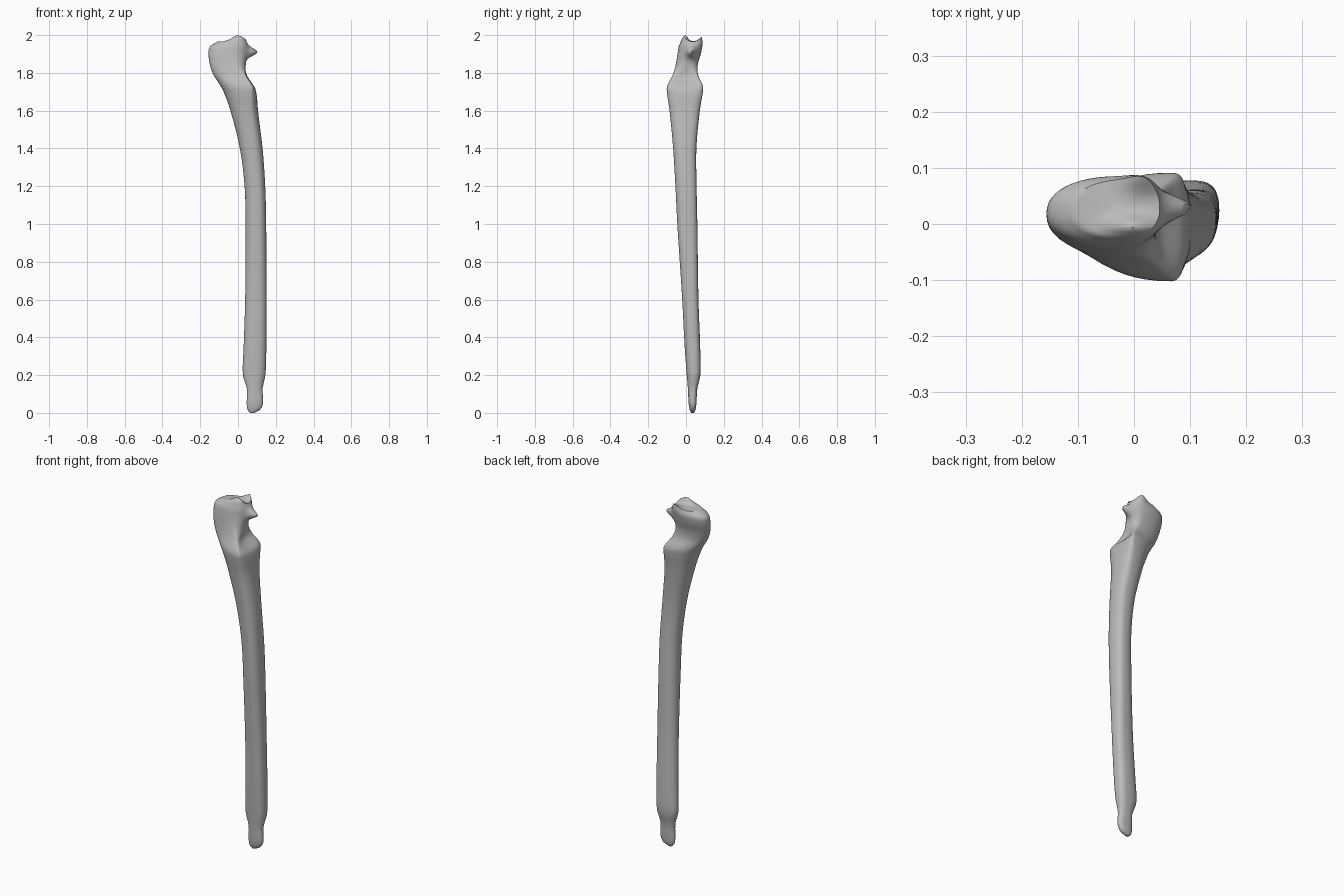
import bpy, bmesh, math
from mathutils import Vector

cube = bpy.data.objects.get("Cube")
if cube:
    bpy.data.objects.remove(cube, do_unlink=True)

bone_grey = bpy.data.materials.new("bone_grey")
bone_grey.use_nodes = True
colour = (0.5, 0.5, 0.5, 1)
bone_grey.diffuse_color = colour
bone_grey.node_tree.nodes["Principled BSDF"].inputs["Base Color"].default_value = colour

# Cross-section stations: height, left, right, front, back, widest point along x
stations = [
    (0, .065, .085, .028, .042, .5),
    (.015, .051, .115, .02, .05, .5),
    (.05, .046, .133, .014, .055, .5),
    (.13, .047, .13, .01, .06, .5),
    (.2, .026, .145, .004, .076, .6),
    (.35, .03, .15, -.007, .075, .6),
    (.6, .038, .152, -.02, .066, .6),
    (1, .04, .149, -.046, .06, .6),
    (1.2, .035, .144, -.056, .056, .6),
    (1.4, .01, .13, -.068, .055, .6),
    (1.6, -.04, .106, -.087, .073, .7),
    (1.69, -.072, .1, -.1, .088, .8),
    (1.73, -.092, .098, -.1, .09, .82),
    (1.79, -.13, .065, -.07, .064, .8),
    (1.84, -.148, .045, -.055, .062, .7),
    (1.9, -.156, .048, -.045, .078, .6),
    (1.94, -.148, .052, -.038, .085, .6),
    (1.965, -.11, .045, -.025, .078, .6),
]
SIDES = 48


def slope(i, k):
    a, b = stations[max(i - 1, 0)], stations[min(i + 1, len(stations) - 1)]
    return (b[k] - a[k]) / (b[0] - a[0])


def sample(z):
    """Smoothly interpolate the section dimensions at a height."""
    i = max(n for n in range(len(stations) - 1) if stations[n][0] <= z)
    a, b = stations[i], stations[i + 1]
    h = b[0] - a[0]
    t = min((z - a[0]) / h, 1)
    s = 1 - t
    return [a[k] * s * s * (1 + 2 * t) + b[k] * t * t * (3 - 2 * t)
            + h * t * s * (slope(i, k) * s - slope(i + 1, k) * t) for k in range(1, 6)]


def bump(d, width):
    return math.exp(-(d / width) ** 2)


def section(z):
    left, right, front, back, bias = sample(z)
    wide, mid = left + bias * (right - left), (front + back) / 2
    ring = []
    for j in range(SIDES):
        a = math.tau * j / SIDES
        c, s = math.cos(a), math.sin(a)
        power = .72 if c > 0 and s > 0 else .9
        u = math.copysign(abs(c) ** power, c)
        v = math.copysign(abs(s) ** power, s)
        x = wide + u * ((right - wide) if c > 0 else (wide - left))
        y = mid + v * (back - front) / 2
        if c > 0:
            # hollow joint notch and the pointed beak above it
            x -= .03 * (1 - v * v) * bump(z - 1.77, .05)
            x += .055 * bump(y - .03, .024) * bump(z - 1.91, .026)
        ring.append(Vector((x, y, z)))
    return ring


def raise_peaks(p):
    """Lift the two crests on the upper end."""
    q = p.copy()
    fade = max(0, min(1, (p.z - 1.92) / .045))
    crest = bump(p.x, .045) * bump(p.y + .005, .02)
    horn = bump(p.x - .02, .035) * bump(p.y - .08, .022)
    q.z += fade * (.032 * crest + .026 * horn)
    q.y += fade * .01 * horn
    return q


# Loft the bone from dense rings, finer toward the joint
heights = [0, .006, .015, .03, .05, .075, .1]
while heights[-1] < 1.6:
    heights.append(heights[-1] + .03)
while heights[-1] < 1.957:
    heights.append(heights[-1] + .008)
heights.append(1.965)
rings = [section(z) for z in heights]

# Close the upper end with shrinking rings
rim = rings[-1]
middle = sum(rim, Vector()) / SIDES
for step in range(1, 9):
    t = step / 9
    rings.append([p.lerp(middle, t) + Vector((0, 0, .004 * t)) for p in rim])

bm = bmesh.new()
grid = [[bm.verts.new(raise_peaks(p)) for p in ring] for ring in rings]
for low, high in zip(grid, grid[1:]):
    for j in range(SIDES):
        k = (j + 1) % SIDES
        bm.faces.new((low[j], low[k], high[k], high[j]))
bm.faces.new(reversed(grid[0]))
bm.faces.new(grid[-1])
bmesh.ops.recalc_face_normals(bm, faces=bm.faces)

mesh = bpy.data.meshes.new("forearm_bone")
bm.to_mesh(mesh)
bm.free()
mesh.materials.append(bone_grey)
bone = bpy.data.objects.new("forearm_bone", mesh)
bpy.context.collection.objects.link(bone)
bpy.ops.object.select_all(action='DESELECT')
bone.select_set(True)
bpy.context.view_layer.objects.active = bone
bpy.ops.object.shade_smooth_by_angle(angle=math.radians(40))
